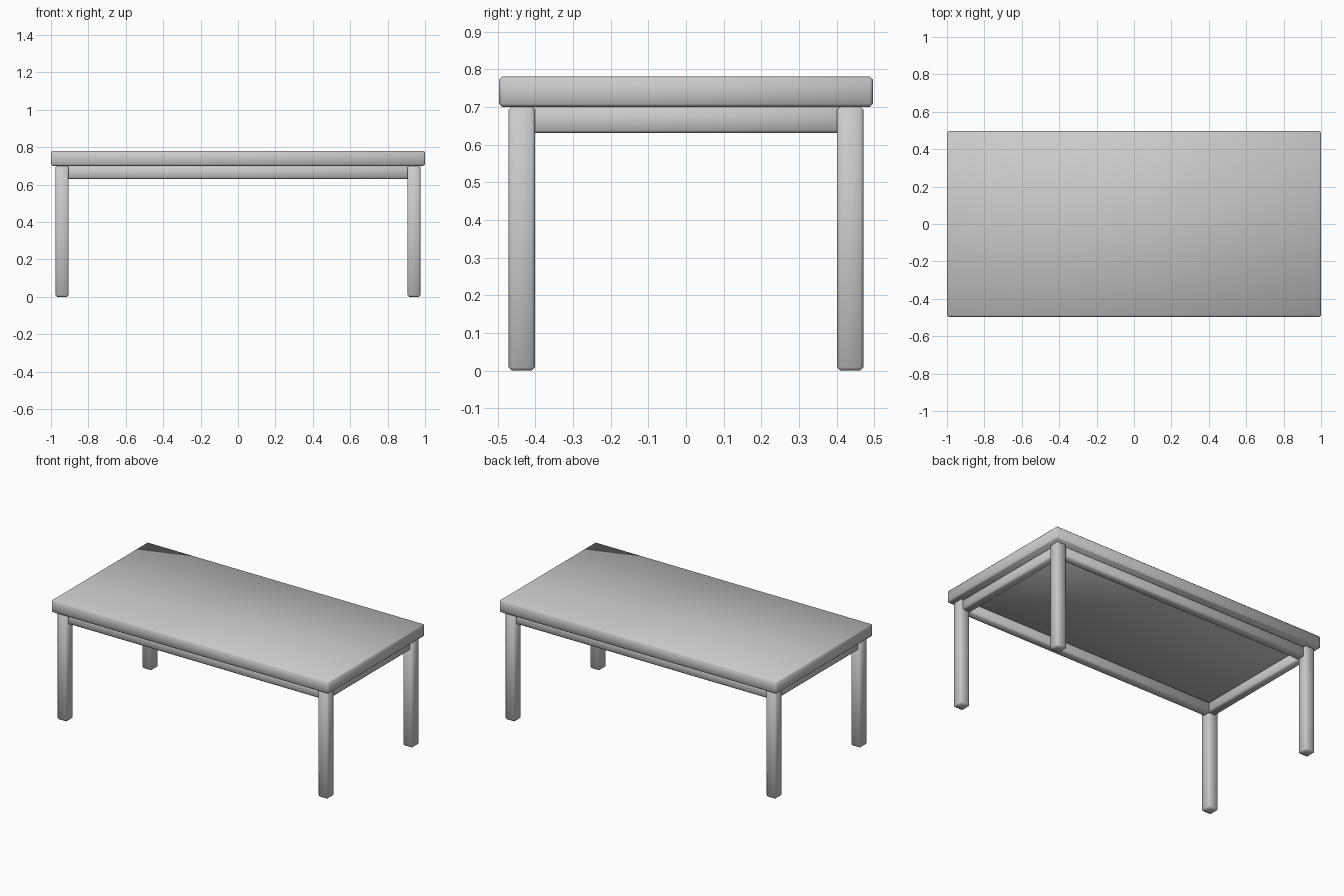
import bpy

cube = bpy.data.objects.get("Cube")
if cube:
    bpy.data.objects.remove(cube, do_unlink=True)

grey = bpy.data.materials.new("plain_grey")
GREY = (0.6, 0.6, 0.6, 1)
grey.diffuse_color = GREY
grey.use_nodes = True
grey.node_tree.nodes["Principled BSDF"].inputs["Base Color"].default_value = GREY


def chamfered_box(name, low, high, chamfer=0.008):
    """Box between two corners, with one-step chamfers and soft shading."""
    centre = [(a + b) / 2 for a, b in zip(low, high)]
    bpy.ops.mesh.primitive_cube_add(size=1, location=centre)
    box = bpy.context.object
    box.name = name
    box.scale = [b - a for a, b in zip(low, high)]
    bpy.ops.object.transform_apply(location=False, rotation=False, scale=True)
    bevel = box.modifiers.new("chamfer", 'BEVEL')
    bevel.width = chamfer
    bevel.segments = 1
    box.data.materials.append(grey)
    bpy.ops.object.shade_smooth()
    return box


HALF_X, HALF_Y = 1.0, 0.496
TOP, UNDER, RAIL_BOTTOM = 0.78, 0.70, 0.63
LEG_INSET, LEG = 0.025, 0.07
RAIL_INSET, RAIL = 0.043, 0.056

# Table top
chamfered_box("table_top", (-HALF_X, -HALF_Y, UNDER), (HALF_X, HALF_Y, TOP))

# Four legs
leg_x = HALF_X - LEG_INSET - LEG / 2
leg_y = HALF_Y - LEG_INSET - LEG / 2
for side, sx in (("left", 1), ("right", -1)):
    for end, sy in (("front", -1), ("back", 1)):
        x, y = sx * leg_x, sy * leg_y
        chamfered_box(f"{end}_{side}_leg",
                      (x - LEG / 2, y - LEG / 2, 0),
                      (x + LEG / 2, y + LEG / 2, UNDER))

# Rails under the top, running from leg to leg
rail_x = HALF_X - RAIL_INSET - RAIL / 2
rail_y = HALF_Y - RAIL_INSET - RAIL / 2
for name, s in (("front_rail", -1), ("back_rail", 1)):
    chamfered_box(name, (-leg_x, s * rail_y - RAIL / 2, RAIL_BOTTOM),
                  (leg_x, s * rail_y + RAIL / 2, UNDER))
for name, s in (("left_rail", 1), ("right_rail", -1)):
    chamfered_box(name, (s * rail_x - RAIL / 2, -leg_y, RAIL_BOTTOM),
                  (s * rail_x + RAIL / 2, leg_y, UNDER))
